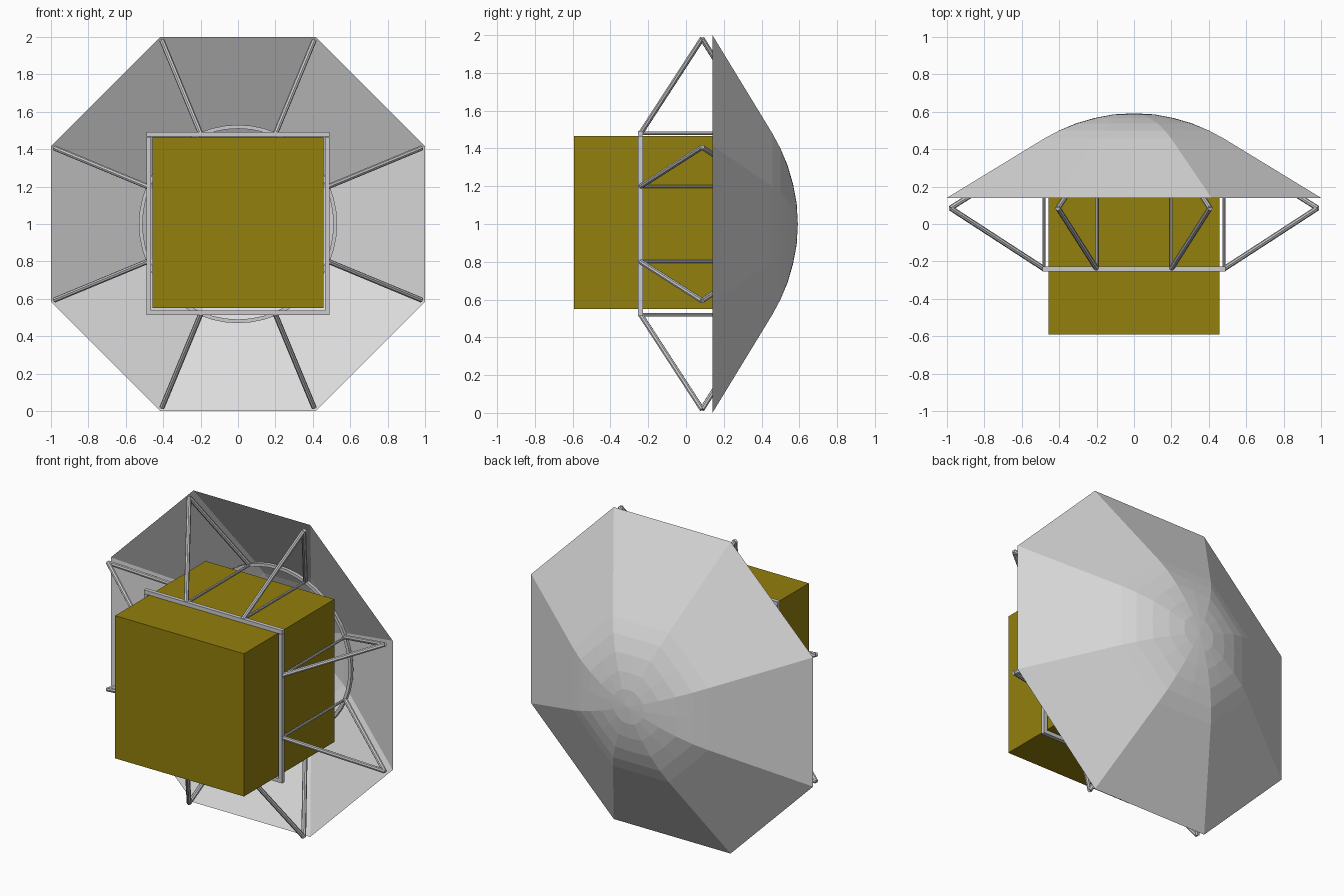
import bpy, bmesh, math
from mathutils import Vector

if "Cube" in bpy.data.objects:
    bpy.data.objects.remove(bpy.data.objects["Cube"])

CZ = 1.0  # height of the dish axis


def material(name, rgb):
    m = bpy.data.materials.new(name)
    m.diffuse_color = (*rgb, 1)
    m.use_nodes = True
    m.node_tree.nodes["Principled BSDF"].inputs["Base Color"].default_value = m.diffuse_color
    return m


SHELL = material("pale grey", (0.72, 0.72, 0.72))
METAL = material("strut grey", (0.6, 0.6, 0.62))
GOLD = material("gold foil", (0.29, 0.215, 0.004))


def finish(name, bm, mat):
    me = bpy.data.meshes.new(name)
    bm.to_mesh(me)
    bm.free()
    me.materials.append(mat)
    ob = bpy.data.objects.new(name, me)
    bpy.context.collection.objects.link(ob)
    return ob


def box(name, lo, hi, mat):
    lo, hi = Vector(lo), Vector(hi)
    bm = bmesh.new()
    bmesh.ops.create_cube(bm, size=1)
    for v in bm.verts:
        v.co = (lo + hi) / 2 + v.co * (hi - lo)
    return finish(name, bm, mat)


def rod(name, a, b, radius, sides=8):
    a, b = Vector(a), Vector(b)
    bm = bmesh.new()
    bmesh.ops.create_cone(bm, cap_ends=True, segments=sides, radius1=radius,
                          radius2=radius, depth=(b - a).length)
    q = (b - a).to_track_quat('Z', 'Y')
    for v in bm.verts:
        v.co = q @ v.co + (a + b) / 2
    return finish(name, bm, METAL)


# Octagonal dish shell: (apothem, depth) profile, flat cone then rounded cap
profile = [(1.0, 0.14), (0.48, 0.457), (0.40, 0.50), (0.31, 0.538),
           (0.21, 0.567), (0.11, 0.586)]
bm = bmesh.new()
rings = []
for a, y in profile:
    ring = []
    for i in range(16):
        t = math.radians(22.5 * i)
        # odd points are octagon corners, easing to a circle near the apex
        corner = 1 + 0.0824 * min(1, a / 0.4) if i % 2 else 1
        ring.append(bm.verts.new((a * corner * math.sin(t), y,
                                  CZ + a * corner * math.cos(t))))
    rings.append(ring)
apex = bm.verts.new((0, 0.592, CZ))
for r0, r1 in zip(rings, rings[1:]):
    for i in range(16):
        j = (i + 1) % 16
        bm.faces.new((r0[i], r0[j], r1[j], r1[i]))
for i in range(16):
    bm.faces.new((rings[-1][i], rings[-1][(i + 1) % 16], apex))
bm.normal_update()
if sum(f.normal.y for f in bm.faces) < 0:
    bmesh.ops.reverse_faces(bm, faces=bm.faces[:])
finish("dish_shell", bm, SHELL)

# Gold equipment box
box("equipment_box", (-0.457, -0.592, CZ - 0.45), (0.457, 0.325, CZ + 0.465), GOLD)

# Square frame around the box
O, I, Y0, Y1 = 0.49, 0.465, -0.253, -0.228
for s, side in ((1, "upper"), (-1, "lower")):
    z0, z1 = sorted((CZ + s * O, CZ + s * I))
    box(f"frame_{side}_bar", (-O, Y0, z0 + 0.003), (O, Y1, z1 + 0.003), METAL)
for s, side in ((1, "right"), (-1, "left")):
    x0, x1 = sorted((s * O, s * I))
    box(f"frame_{side}_bar", (x0, Y0, CZ - I), (x1, Y1, CZ + I), METAL)

# Support ring inside the dish
bm = bmesh.new()
section = [(0.51, 0.39), (0.53, 0.39), (0.53, 0.412), (0.51, 0.412)]
N = 48
loops = [[bm.verts.new((r * math.sin(2 * math.pi * k / N), y,
                        CZ + r * math.cos(2 * math.pi * k / N)))
          for r, y in section] for k in range(N)]
for k in range(N):
    p, q = loops[k], loops[(k + 1) % N]
    for i in range(4):
        j = (i + 1) % 4
        bm.faces.new((p[i], p[j], q[j], q[i]))
bmesh.ops.recalc_face_normals(bm, faces=bm.faces[:])
finish("support_ring", bm, METAL)

# Eight bays: thin longeron, outward strut and rib under the shell ridge
for k in range(8):
    t = math.radians(22.5 + 45 * k)
    c, s = math.sin(t), math.cos(t)

    def at(r, y):
        return (c * r, y, CZ + s * r)

    rod(f"longeron_{k + 1}", at(0.52, -0.24), at(0.52, 0.40), 0.008)
    rod(f"outer_strut_{k + 1}", at(0.52, -0.24), at(1.062, 0.085), 0.014)
    rod(f"shell_rib_{k + 1}", at(0.52, 0.40), at(1.062, 0.085), 0.014)
